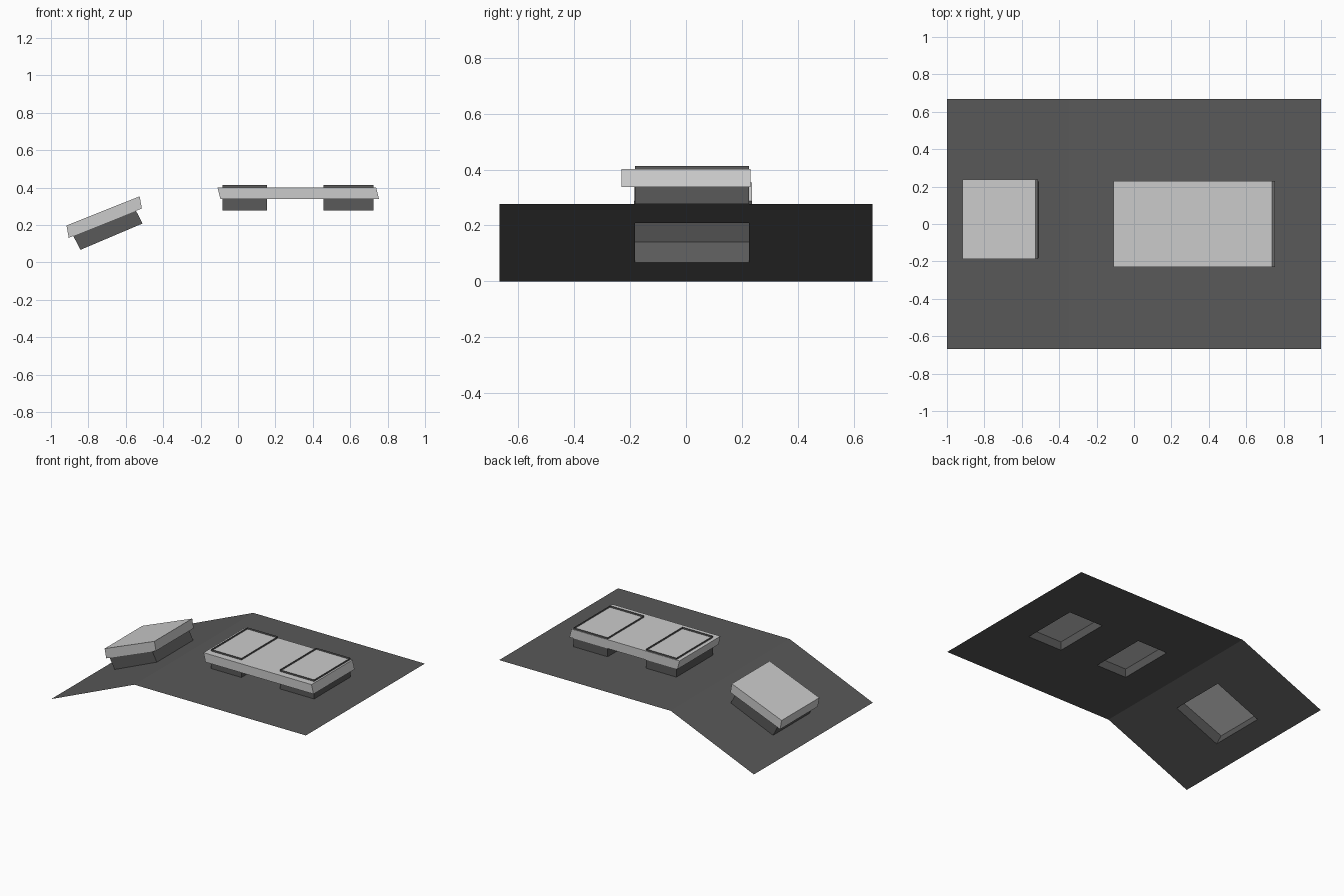
import bpy, bmesh
from mathutils import Vector

if "Cube" in bpy.data.objects:
    bpy.data.objects.remove(bpy.data.objects["Cube"])

FOLD, HEIGHT = -0.347, 0.277

dark = bpy.data.materials.new("dark_grey")
dark.diffuse_color = (0.1, 0.1, 0.1, 1)
dark.use_nodes = True
dark.node_tree.nodes["Principled BSDF"].inputs["Base Color"].default_value = dark.diffuse_color


def sheet_z(x):
    return HEIGHT if x >= FOLD else HEIGHT * (x + 1) / (FOLD + 1)


def finish(bm, name, mat=None):
    bmesh.ops.remove_doubles(bm, verts=bm.verts, dist=1e-5)
    bmesh.ops.recalc_face_normals(bm, faces=bm.faces)
    me = bpy.data.meshes.new(name)
    bm.to_mesh(me)
    bm.free()
    ob = bpy.data.objects.new(name, me)
    bpy.context.collection.objects.link(ob)
    if mat:
        me.materials.append(mat)
    return ob


# folded sheet with three rectangular openings
xs = [-1, -0.842, -0.51, FOLD, -0.083, 0.155, 0.457, 0.725, 1]
ys = [-0.667, -0.182, 0.226, 0.667]
openings = (1, 4, 6)
bm = bmesh.new()
grid = [[bm.verts.new((x, y, sheet_z(x))) for y in ys] for x in xs]
for i in range(len(xs) - 1):
    for j in range(3):
        if not (j == 1 and i in openings):
            bm.faces.new((grid[i][j], grid[i + 1][j],
                          grid[i + 1][j + 1], grid[i][j + 1]))
for f in bm.faces:
    if f.normal.z < 0:
        f.normal_flip()
finish(bm, "folded_sheet", dark)


# thin collar walls rising from each opening
def collar(name, i, rise):
    bm = bmesh.new()
    corners = [(xs[i], ys[1]), (xs[i + 1], ys[1]), (xs[i + 1], ys[2]), (xs[i], ys[2])]
    low = [bm.verts.new((x, y, sheet_z(x))) for x, y in corners]
    high = [bm.verts.new(v.co + Vector(rise)) for v in low]
    for k in range(4):
        n = (k + 1) % 4
        bm.faces.new((low[k], low[n], high[n], high[k]))
    finish(bm, name, dark)


collar("sloped_collar", 1, (-0.065, 0, 0.124))
collar("left_collar", 4, (0, 0, 0.136))
collar("right_collar", 6, (0, 0, 0.136))


# slabs: skewed side profiles extruded along y
def slab(name, profile, y0, y1):
    bm = bmesh.new()
    face = bm.faces.new([bm.verts.new((x, y0, z)) for x, z in profile])
    ext = bmesh.ops.extrude_face_region(bm, geom=[face], use_keep_orig=True)
    moved = [v for v in ext["geom"] if isinstance(v, bmesh.types.BMVert)]
    bmesh.ops.translate(bm, verts=moved, vec=(0, y1 - y0, 0))
    finish(bm, name)


slab("long_slab", [(-0.094, 0.338), (0.754, 0.338), (0.738, 0.401), (-0.11, 0.401)],
     -0.23, 0.23)
slab("sloped_slab", [(-0.905, 0.131), (-0.514, 0.288), (-0.526, 0.353), (-0.917, 0.197)],
     -0.186, 0.237)
